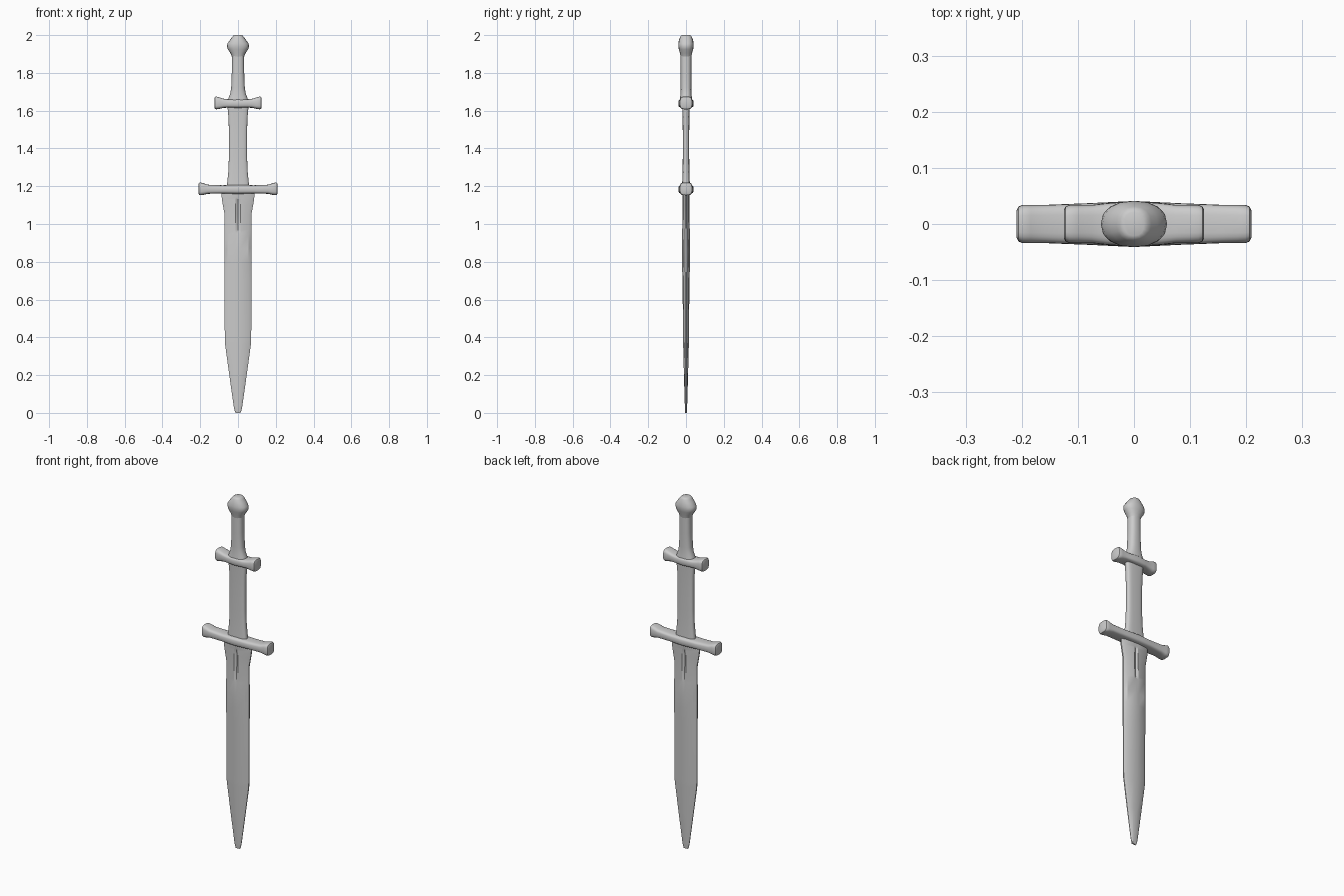
import bpy, bmesh, math

if "Cube" in bpy.data.objects:
    bpy.data.objects.remove(bpy.data.objects["Cube"])

steel = bpy.data.materials.new("grey steel")
steel.diffuse_color = (0.6, 0.6, 0.6, 1)
steel.use_nodes = True
steel.node_tree.nodes["Principled BSDF"].inputs["Base Color"].default_value = steel.diffuse_color


def loft(name, rings, angle):
    """Skin a list of closed rings and cap both ends."""
    bm = bmesh.new()
    vs = [[bm.verts.new(p) for p in ring] for ring in rings]
    n = len(vs[0])
    for a, b in zip(vs, vs[1:]):
        for i in range(n):
            j = (i + 1) % n
            bm.faces.new((a[i], a[j], b[j], b[i]))
    bm.faces.new(vs[0])
    bm.faces.new(vs[-1])
    bmesh.ops.recalc_face_normals(bm, faces=bm.faces)
    me = bpy.data.meshes.new(name)
    bm.to_mesh(me)
    bm.free()
    me.materials.append(steel)
    ob = bpy.data.objects.new(name, me)
    bpy.context.collection.objects.link(ob)
    bpy.context.view_layer.objects.active = ob
    ob.select_set(True)
    bpy.ops.object.shade_smooth_by_angle(angle=math.radians(angle))
    ob.select_set(False)
    return ob


def oval(a, b, power, n=24):
    """Superellipse outline: power 2 is round, higher is boxier."""
    out = []
    for i in range(n):
        t = 2 * math.pi * i / n
        c, s = math.cos(t), math.sin(t)
        out.append((a * math.copysign(abs(c) ** (2 / power), c),
                    b * math.copysign(abs(s) ** (2 / power), s)))
    return out


def blade_ring(z, w, t, groove):
    """Flat bevelled section with a central ridge or groove."""
    half = [(w, 0.2 * t), (0.78 * w, 0.7 * t), (0.012, t), (0, t * groove)]
    front = half + [(-x, y) for x, y in half[-2::-1]]
    return [(x, y, z) for x, y in front + [(-x, -y) for x, y in front]]


# Blade: z, half width, half thickness, centre depth
loft("blade", [blade_ring(*r) for r in (
    (0.0, 0.010, 0.004, 1), (0.008, 0.017, 0.005, 1), (0.03, 0.022, 0.006, 1),
    (0.2, 0.046, 0.011, 1), (0.36, 0.068, 0.015, 1), (0.39, 0.070, 0.016, 1),
    (0.7, 0.071, 0.018, 1), (0.8, 0.071, 0.022, 1), (0.87, 0.071, 0.022, 1),
    (0.95, 0.071, 0.020, 1), (0.97, 0.071, 0.020, 0.65),
    (1.05, 0.071, 0.018, 0.6), (1.10, 0.080, 0.018, 0.6),
    (1.13, 0.085, 0.018, 0.65), (1.14, 0.086, 0.018, 1),
    (1.19, 0.087, 0.018, 1))], 25)

# Flat shank between the two guards
loft("shank", [[(x, y, z) for x, y in oval(w, t, 3.2)] for z, w, t in (
    (1.17, 0.063, 0.022), (1.22, 0.057, 0.020), (1.28, 0.051, 0.018),
    (1.36, 0.048, 0.017), (1.48, 0.048, 0.017), (1.56, 0.050, 0.018),
    (1.60, 0.054, 0.019), (1.64, 0.056, 0.020))], 35)


def guard(name, z, length):
    """Crossbar with flared rounded ends: x, y half, z half, z lift."""
    e = length
    half = [(0, 0.041, 0.024, 0), (0.4 * e, 0.037, 0.022, 0),
            (e - 0.05, 0.034, 0.024, 0.001), (e - 0.025, 0.034, 0.031, 0.002),
            (e - 0.010, 0.034, 0.034, 0.003), (e - 0.003, 0.031, 0.032, 0.003),
            (e, 0.025, 0.026, 0.003)]
    rows = [(-x, a, b, c) for x, a, b, c in half[:0:-1]] + half
    loft(name, [[(x, p, z + c + q) for p, q in oval(a, b, 3.5)]
                for x, a, b, c in rows], 40)


guard("lower_guard", 1.183, 0.209)
guard("upper_guard", 1.638, 0.125)

# Grip flaring out where it meets the upper guard
loft("grip", [[(x, y, z) for x, y in oval(w, t, 2.5)] for z, w, t in (
    (1.64, 0.058, 0.034), (1.67, 0.049, 0.031), (1.69, 0.041, 0.029),
    (1.72, 0.036, 0.028), (1.80, 0.033, 0.028), (1.91, 0.032, 0.028))], 40)

# Faceted cap pommel
loft("pommel", [[(x, y, z) for x, y in oval(w, t, 2.3, 16)] for z, w, t in (
    (1.885, 0.032, 0.028), (1.905, 0.040, 0.032), (1.925, 0.054, 0.038),
    (1.94, 0.059, 0.041), (1.955, 0.056, 0.041), (1.975, 0.042, 0.037),
    (1.99, 0.031, 0.031), (1.997, 0.025, 0.027), (2.0, 0.018, 0.021))], 35)
